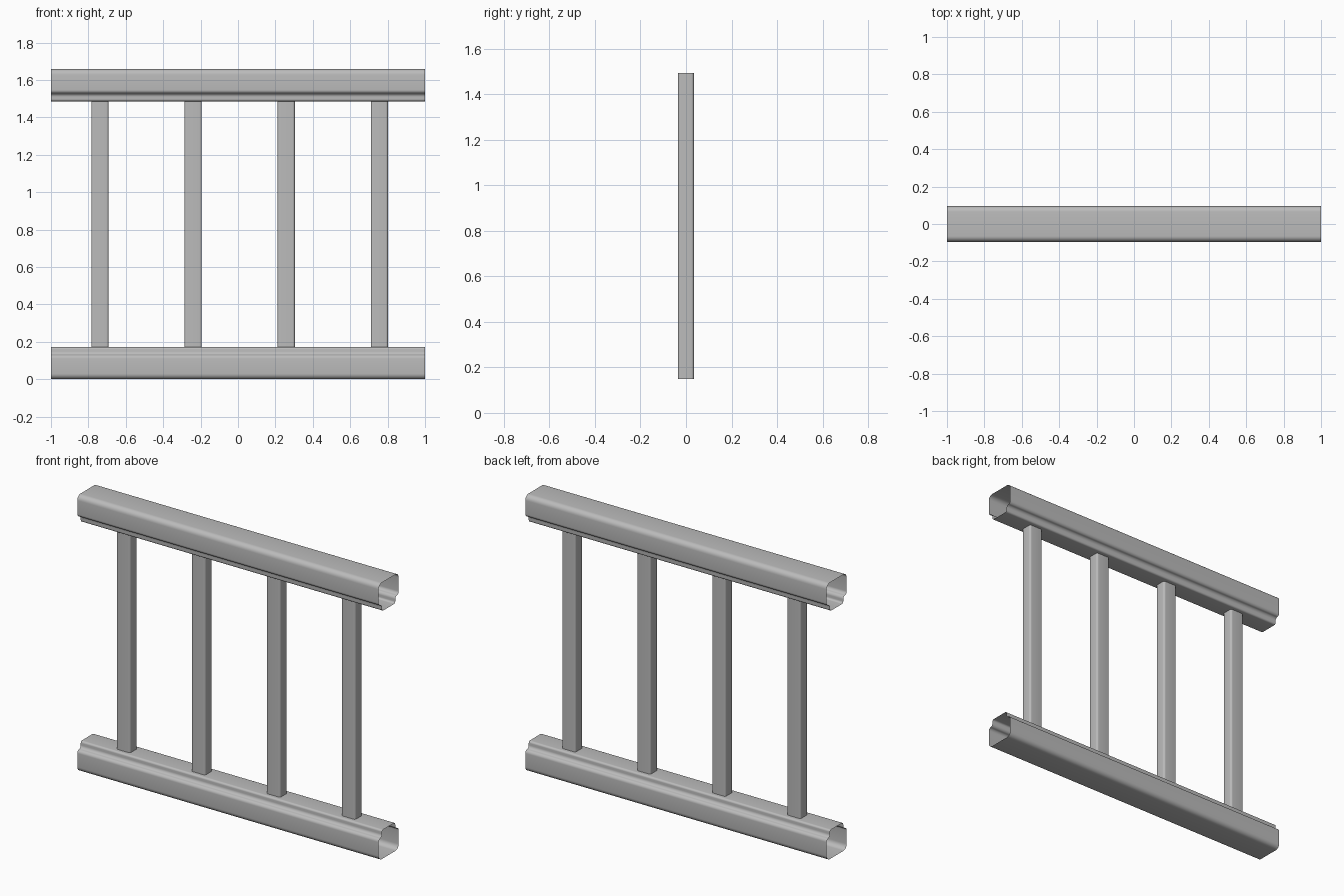
import bpy, bmesh, math
from mathutils import Matrix, Vector

cube = bpy.data.objects.get("Cube")
if cube:
    bpy.data.objects.remove(cube, do_unlink=True)

steel = bpy.data.materials.new("grey steel")
steel.use_nodes = True
GREY = (0.5, 0.5, 0.5, 1)
steel.diffuse_color = GREY
steel.node_tree.nodes["Principled BSDF"].inputs["Base Color"].default_value = GREY


def arc(cx, cy, r, start, end, steps=6):
    """Points on a circular arc, angles in degrees."""
    angles = [math.radians(start + (end - start) * i / steps) for i in range(steps + 1)]
    return [(cx + r * math.cos(a), cy + r * math.sin(a)) for a in angles]


def open_tube(name, profile, axis, start, end, offset):
    """Sweep a closed profile along an axis into an open-ended thin shell."""
    bm = bmesh.new()
    rings = []
    for t in (start, end):
        pts = [(t, u, v) if axis == "x" else (u, v, t) for u, v in profile]
        rings.append([bm.verts.new(Vector(p) + Vector(offset)) for p in pts])
    n = len(profile)
    for i in range(n):
        j = (i + 1) % n
        bm.faces.new((rings[0][i], rings[0][j], rings[1][j], rings[1][i]))
    bmesh.ops.recalc_face_normals(bm, faces=bm.faces)
    mesh = bpy.data.meshes.new(name)
    bm.to_mesh(mesh)
    bm.free()
    mesh.materials.append(steel)
    ob = bpy.data.objects.new(name, mesh)
    bpy.context.collection.objects.link(ob)
    bpy.ops.object.select_all(action="DESELECT")
    ob.select_set(True)
    bpy.context.view_layer.objects.active = ob
    bpy.ops.object.shade_smooth_by_angle(angle=math.radians(40))
    return ob


# Rail section: wide rounded head, S-curve step to a narrower foot
half = (arc(0.065, 0.056, 0.03, 90, 0)
        + arc(0.075, -0.025, 0.02, 0, -70)
        + arc(0.0825, -0.063, 0.02, 110, 180)
        + arc(0.0505, -0.074, 0.012, 0, -90))
rail = half + [(-y, z) for y, z in reversed(half)]
flipped = [(y, -z) for y, z in rail]

open_tube("top_rail", rail, "x", -1, 1, (0, 0, 1.572))
open_tube("bottom_rail", flipped, "x", -1, 1, (0, 0, 0.086))

# Rungs: rounded rectangular tubes
hx, hy, r = 0.046, 0.035, 0.012
rung = [p for sx, sy, a in ((1, 1, 0), (-1, 1, 90), (-1, -1, 180), (1, -1, 270))
        for p in arc(sx * (hx - r), sy * (hy - r), r, a, a + 90)]
for i in range(4):
    open_tube(f"rung_{i + 1}", rung, "z", 0.149, 1.494, (-0.738 + 0.498 * i, 0, 0))
